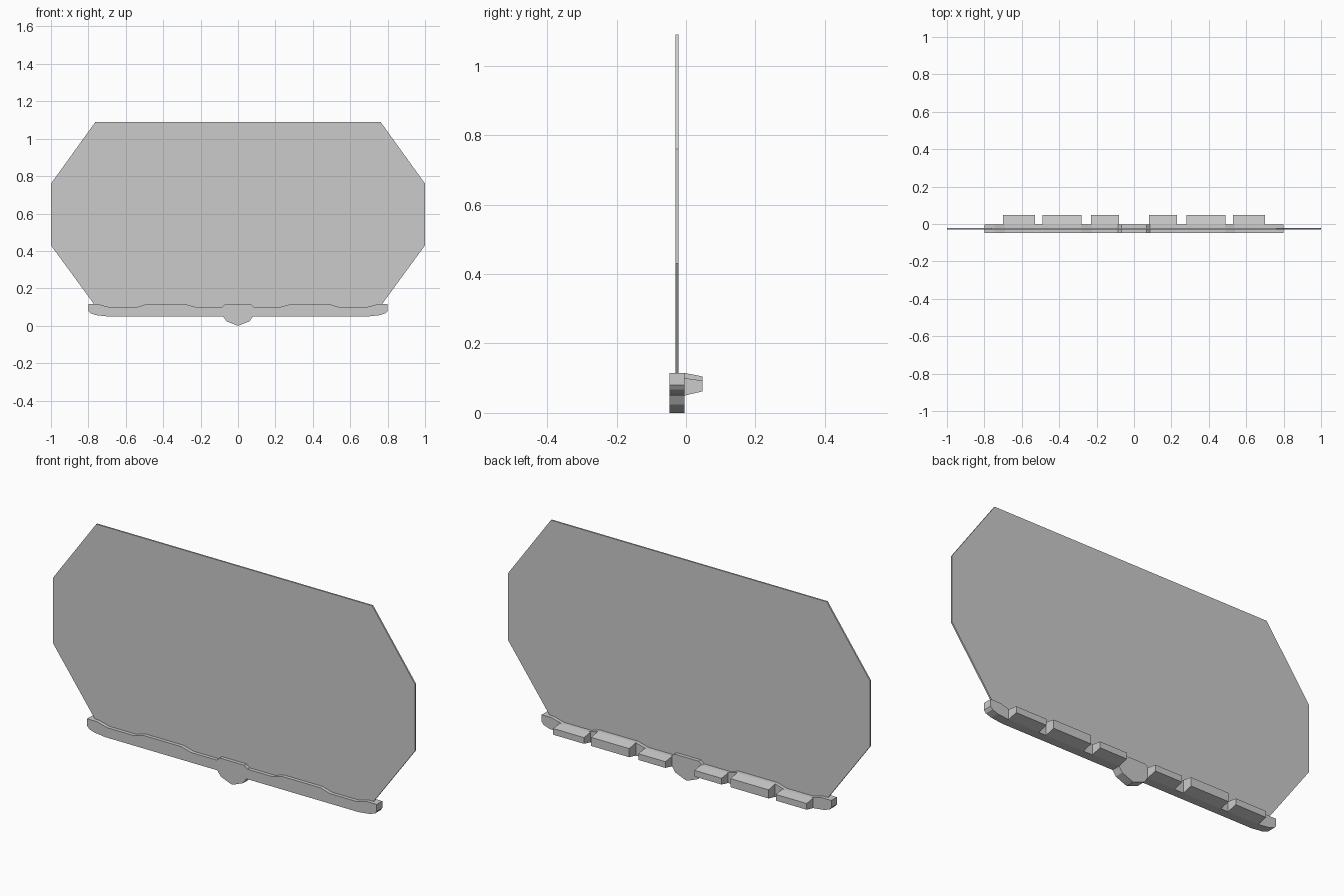
import bpy, bmesh

if "Cube" in bpy.data.objects:
    bpy.data.objects.remove(bpy.data.objects["Cube"])


def make_object(name, bm):
    bmesh.ops.recalc_face_normals(bm, faces=bm.faces)
    mesh = bpy.data.meshes.new(name)
    bm.to_mesh(mesh)
    bm.free()
    obj = bpy.data.objects.new(name, mesh)
    bpy.context.collection.objects.link(obj)
    return obj


def loft(name, front, back, y0, y1):
    """Join two matching x-z outlines at depths y0 and y1 into a closed solid."""
    bm = bmesh.new()
    a = [bm.verts.new((x, y0, z)) for x, z in front]
    b = [bm.verts.new((x, y1, z)) for x, z in back]
    bm.faces.new(a)
    bm.faces.new(b[::-1])
    n = len(a)
    for i in range(n):
        j = (i + 1) % n
        bm.faces.new((a[i], b[i], b[j], a[j]))
    return make_object(name, bm)


def mirrored(half):
    """Complete a right-hand outline with its reflection in x = 0."""
    return half + [(-x, z) for x, z in reversed(half) if x > 0]


# Thin upright eight-sided panel, its foot set into the base rail
panel = mirrored([(0.755, 0.095), (1.0, 0.43), (1.0, 0.76), (0.762, 1.09)])
loft("panel", panel, panel, -0.030, -0.022)

# Base rail with stepped top, rounded ends and central lug
rail = mirrored([
    (0.0, 0.0), (0.02, 0.007), (0.062, 0.024), (0.08, 0.05),
    (0.70, 0.05), (0.76, 0.057), (0.79, 0.067), (0.80, 0.08),
    (0.80, 0.115), (0.745, 0.115), (0.69, 0.10), (0.54, 0.10),
    (0.49, 0.115), (0.28, 0.115), (0.225, 0.10), (0.085, 0.10),
    (0.068, 0.115)])
loft("base_rail", rail, rail, -0.048, -0.004)

# Tapered blocks along the back of the rail: x start, x end, rear top, front top
blocks = [("inner_block", 0.08, 0.23, 0.10, 0.093),
          ("middle_block", 0.28, 0.49, 0.115, 0.105),
          ("outer_block", 0.53, 0.70, 0.10, 0.093)]
for side, label in ((1, "right"), (-1, "left")):
    for name, x0, x1, top_near, top_far in blocks:
        xs = (side * x0, side * x1)
        near = [(xs[0], 0.05), (xs[1], 0.05), (xs[1], top_near), (xs[0], top_near)]
        far = [(xs[0], 0.062), (xs[1], 0.062), (xs[1], top_far), (xs[0], top_far)]
        loft(f"{name}_{label}", near, far, -0.004, 0.048)
